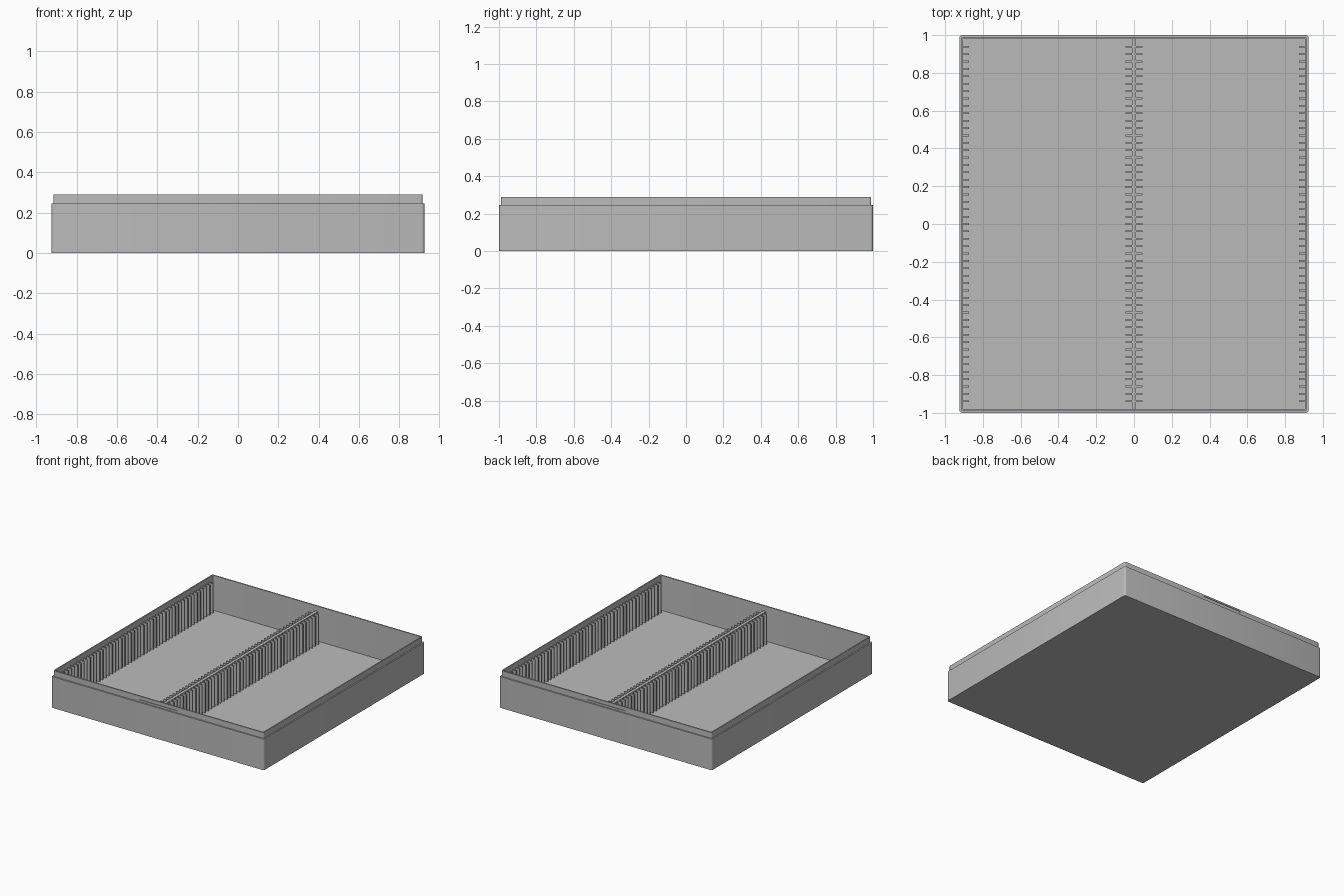
import bpy, bmesh, math

cube = bpy.data.objects.get("Cube")
if cube:
    bpy.data.objects.remove(cube, do_unlink=True)

grey = bpy.data.materials.new("neutral grey")
grey.use_nodes = True
grey.diffuse_color = (0.5, 0.5, 0.5, 1)
grey.node_tree.nodes["Principled BSDF"].inputs["Base Color"].default_value = (0.5, 0.5, 0.5, 1)

HALF_X, HALF_Y = 0.925, 1.0
LEDGE, RIM, FLOOR = 0.245, 0.29, 0.015
WALL = 0.02          # full wall thickness below the ledge
DIVIDER_TOP = 0.25
RIB_COUNT, RIB_END, RIB_THICK = 49, 0.938, 0.009


def finish(bm, name):
    bmesh.ops.recalc_face_normals(bm, faces=bm.faces)
    mesh = bpy.data.meshes.new(name)
    bm.to_mesh(mesh)
    bm.free()
    mesh.materials.append(grey)
    obj = bpy.data.objects.new(name, mesh)
    bpy.context.collection.objects.link(obj)
    return obj


def add_box(bm, lo, hi):
    verts = bmesh.ops.create_cube(bm, size=1)["verts"]
    for v in verts:
        for i in range(3):
            v.co[i] = lo[i] if v.co[i] < 0 else hi[i]


def rounded_loop(bm, inset, z, radius, steps=4):
    """Ring of vertices around a rectangle with rounded corners."""
    cx, cy = HALF_X - inset - radius, HALF_Y - inset - radius
    ring = []
    for corner, (sx, sy) in enumerate([(1, 1), (-1, 1), (-1, -1), (1, -1)]):
        for k in range(steps + 1):
            a = math.pi / 2 * (corner + k / steps)
            ring.append(bm.verts.new((sx * cx + radius * math.cos(a),
                                      sy * cy + radius * math.sin(a), z)))
    return ring


# Tray shell: outer wall, ledge, thin raised lip and inner floor
bm = bmesh.new()
profile = [(0, 0, 0.015), (0, LEDGE, 0.015), (0.01, LEDGE, 0.01),
           (0.01, RIM, 0.01), (WALL, RIM, 0.004), (WALL, FLOOR, 0.004)]
rings = [rounded_loop(bm, *p) for p in profile]
for a, b in zip(rings, rings[1:]):
    for i in range(len(a)):
        j = (i + 1) % len(a)
        bm.faces.new((a[i], a[j], b[j], b[i]))
bm.faces.new(rings[0])
bm.faces.new(rings[-1])
tray = finish(bm, "tray_shell")

# Shallow catch grooves in the front and back of the lip
bm = bmesh.new()
lip_y = HALF_Y - 0.01
for y in (-lip_y, lip_y):
    add_box(bm, (-0.17, y - 0.005, 0.26), (0.17, y + 0.005, 0.278))
cutter = finish(bm, "groove_cutter")
cutter.hide_render = True
mod = tray.modifiers.new("catch grooves", "BOOLEAN")
mod.operation = "DIFFERENCE"
mod.solver = "EXACT"
mod.object = cutter
bpy.context.view_layer.objects.active = tray
tray.select_set(True)
bpy.ops.object.modifier_apply(modifier=mod.name)
bpy.data.objects.remove(cutter, do_unlink=True)
bpy.ops.object.shade_smooth_by_angle(angle=math.radians(30))

# Central divider running front to back
bm = bmesh.new()
end = HALF_Y - WALL + 0.002
add_box(bm, (-0.011, -end, FLOOR - 0.005), (0.011, end, DIVIDER_TOP))
finish(bm, "center_divider")


# Rows of slot ribs on the side walls and both faces of the divider
def rib_row(name, x0, x1):
    bm = bmesh.new()
    for i in range(RIB_COUNT):
        y = -RIB_END + 2 * RIB_END * i / (RIB_COUNT - 1)
        add_box(bm, (x0, y - RIB_THICK / 2, FLOOR - 0.005),
                (x1, y + RIB_THICK / 2, DIVIDER_TOP))
    finish(bm, name)


wall_x = HALF_X - WALL
rib_row("left_wall_ribs", 0.873, wall_x + 0.003)
rib_row("right_wall_ribs", -wall_x - 0.003, -0.873)
rib_row("divider_left_ribs", 0.008, 0.045)
rib_row("divider_right_ribs", -0.045, -0.008)
